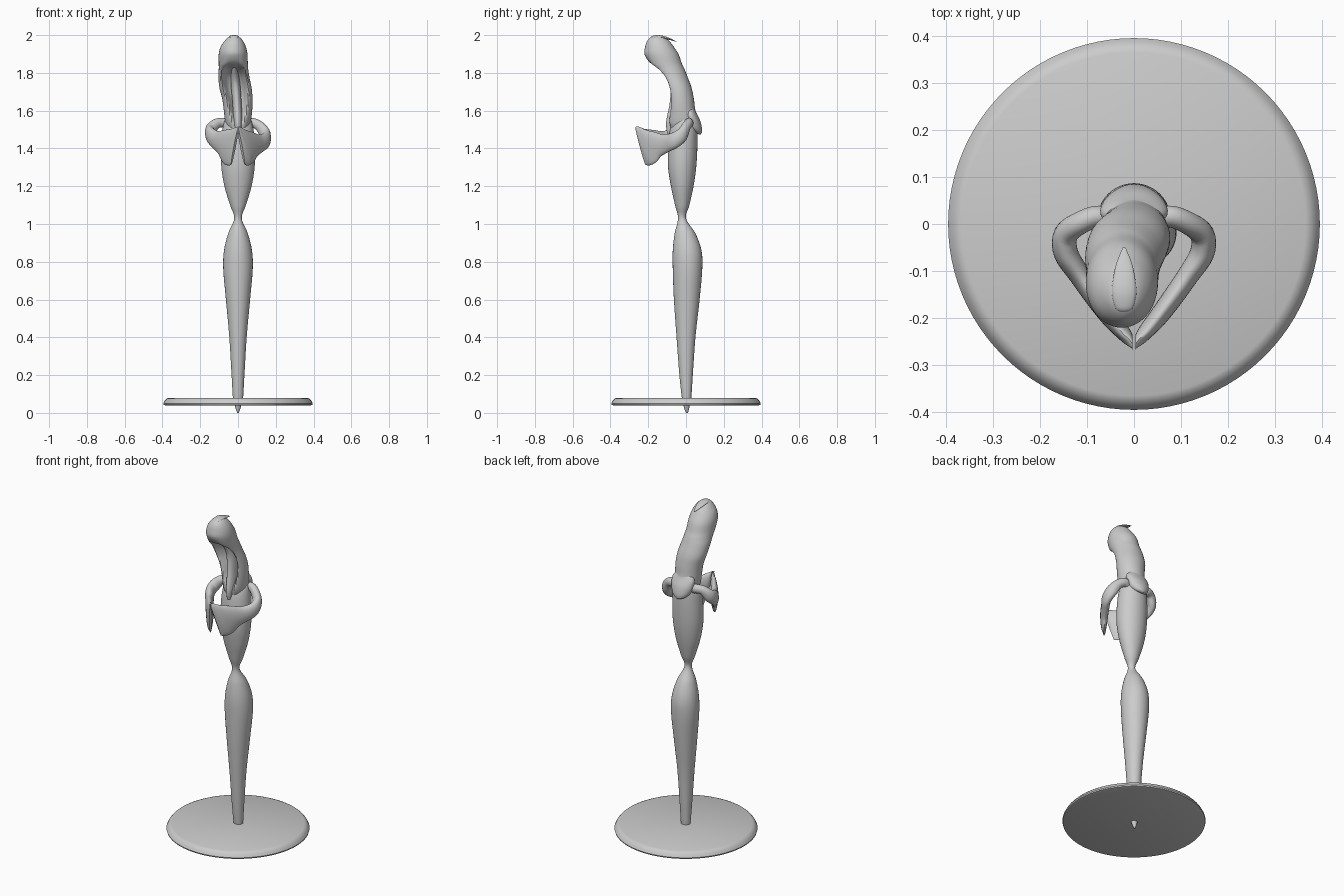
import bpy, bmesh, math
from mathutils import Vector


def catmull(rows, steps):
    """Smoothly interpolate rows of numbers."""
    out = []
    n = len(rows)
    for i in range(n - 1):
        a, b, c, d = rows[max(i - 1, 0)], rows[i], rows[i + 1], rows[min(i + 2, n - 1)]
        for k in range(steps):
            t = k / steps
            out.append([0.5 * (2 * q + (r - p) * t + (2 * p - 5 * q + 4 * r - s) * t * t
                               + (3 * q - p - 3 * r + s) * t ** 3)
                        for p, q, r, s in zip(a, b, c, d)])
    out.append(list(rows[-1]))
    return out


def loft(name, rings):
    """Skin closed rings of points, capping both ends."""
    bm = bmesh.new()
    loops = [[bm.verts.new(p) for p in ring] for ring in rings]
    n = len(loops[0])
    for a, b in zip(loops, loops[1:]):
        for i in range(n):
            j = (i + 1) % n
            bm.faces.new((a[i], a[j], b[j], b[i]))
    bm.faces.new(loops[0][::-1])
    bm.faces.new(loops[-1])
    bmesh.ops.recalc_face_normals(bm, faces=bm.faces)
    me = bpy.data.meshes.new(name)
    bm.to_mesh(me)
    bm.free()
    ob = bpy.data.objects.new(name, me)
    bpy.context.collection.objects.link(ob)
    bpy.ops.object.select_all(action='DESELECT')
    ob.select_set(True)
    bpy.context.view_layer.objects.active = ob
    bpy.ops.object.shade_smooth_by_angle(angle=math.radians(40))
    return ob


def body_part(name, rows, sides=48):
    """Rows: z, centre x, half width, front y, back y, front groove depth, groove angle."""
    rings = []
    for z, cx, rx, y0, y1, groove, spread in catmull(rows, 6):
        rx, cy, ry = max(rx, 0.001), (y0 + y1) / 2, max((y1 - y0) / 2, 0.001)
        ring = []
        for i in range(sides):
            a = 2 * math.pi * i / sides
            off = abs((a + math.pi / 2 + math.pi) % (2 * math.pi) - math.pi)
            dent = max(groove, 0) * math.exp(-(off / max(spread, 0.2)) ** 4)
            ring.append((cx + rx * math.cos(a), cy + ry * math.sin(a) + dent, z))
        rings.append(ring)
    return loft(name, rings)


def plain(rows):
    return [(z, 0, rx, y0, y1, 0, 0.5) for z, rx, y0, y1 in rows]


# Round base with sloping rim
base = [(0.04, 0.385), (0.043, 0.394), (0.05, 0.396), (0.065, 0.388), (0.075, 0.378), (0.08, 0.366)]
loft("base", [[(r * math.cos(i * math.pi / 48), r * math.sin(i * math.pi / 48), z)
               for i in range(96)] for z, r in base])

# Skirt and torso, pinched at the waist
body_part("body", plain([
    (0.0, 0.004, 0.0, 0.01), (0.02, 0.012, -0.008, 0.016), (0.045, 0.019, -0.015, 0.02),
    (0.08, 0.027, -0.022, 0.028), (0.2, 0.034, -0.035, 0.036), (0.4, 0.046, -0.05, 0.05),
    (0.6, 0.064, -0.064, 0.072), (0.76, 0.078, -0.07, 0.086), (0.86, 0.074, -0.07, 0.082),
    (0.95, 0.052, -0.06, 0.05), (1.03, 0.02, -0.042, 0.0), (1.1, 0.042, -0.058, 0.018),
    (1.2, 0.072, -0.08, 0.04), (1.3, 0.088, -0.095, 0.054), (1.4, 0.09, -0.095, 0.06),
    (1.5, 0.082, -0.085, 0.06), (1.56, 0.064, -0.06, 0.05), (1.6, 0.02, -0.02, 0.02)]))

# Hood bending forward, with the hollow front opening
body_part("hood", [
    (1.5, 0, 0.06, -0.085, 0.074, 0.0, 0.5), (1.54, 0, 0.068, -0.1, 0.07, 0.02, 0.4),
    (1.6, 0, 0.075, -0.1, 0.05, 0.06, 0.5), (1.66, -0.003, 0.08, -0.105, 0.042, 0.08, 0.6),
    (1.72, -0.013, 0.085, -0.12, 0.03, 0.09, 0.7), (1.78, -0.022, 0.082, -0.15, 0.008, 0.09, 0.75),
    (1.82, -0.024, 0.078, -0.178, -0.008, 0.07, 0.65), (1.85, -0.025, 0.077, -0.2, -0.022, 0.015, 0.5),
    (1.9, -0.026, 0.076, -0.22, -0.04, 0, 0.5), (1.94, -0.025, 0.066, -0.216, -0.066, 0, 0.5),
    (1.97, -0.022, 0.048, -0.205, -0.09, 0, 0.5), (1.99, -0.021, 0.028, -0.185, -0.118, 0, 0.5),
    (1.997, -0.021, 0.004, -0.16, -0.145, 0, 0.5)])

# Narrow fold running down inside the hood
body_part("inner_fold", [
    (1.48, 0, 0.012, -0.1, -0.05, 0, 0.5), (1.54, 0, 0.022, -0.105, -0.02, 0, 0.5),
    (1.65, -0.006, 0.024, -0.085, 0.0, 0, 0.5), (1.75, -0.014, 0.024, -0.085, 0.0, 0, 0.5),
    (1.83, -0.02, 0.014, -0.13, -0.03, 0, 0.5)], 24)

# Collar flap at the back of the hood
body_part("collar", plain([
    (1.475, 0.006, 0.066, 0.078), (1.485, 0.035, 0.03, 0.084), (1.51, 0.058, 0.0, 0.084),
    (1.55, 0.07, -0.01, 0.074), (1.59, 0.068, -0.01, 0.054), (1.63, 0.03, -0.01, 0.036)]))

# Thin curled tip on top of the hood: y, z, half width, half thickness
tip = [(-0.19, 1.983, 0.003, 0.002), (-0.18, 1.988, 0.018, 0.007), (-0.15, 1.991, 0.026, 0.009),
       (-0.12, 1.988, 0.024, 0.008), (-0.085, 1.979, 0.017, 0.005), (-0.05, 1.965, 0.003, 0.001)]
loft("hood_tip", [[(-0.021 + w * math.cos(i * math.pi / 12), y, z + t * math.sin(i * math.pi / 12))
                   for i in range(24)] for y, z, w, t in catmull(tip, 5)])

# Bent arms flaring into flat sleeves: x, y, z, half thickness, half height, lift, slant
arm = [(0.04, 0.0, 1.515, 0.02, 0.025, 0, 0), (0.075, 0.016, 1.535, 0.023, 0.026, 0, 0),
       (0.115, 0.002, 1.523, 0.024, 0.027, 0.5, 0), (0.145, -0.022, 1.483, 0.026, 0.036, 0.9, 0),
       (0.145, -0.062, 1.455, 0.026, 0.042, 1, 0), (0.115, -0.11, 1.434, 0.023, 0.049, 0.6, 0.005),
       (0.08, -0.16, 1.425, 0.022, 0.07, 0.3, 0.015), (0.05, -0.2, 1.415, 0.02, 0.094, 0, 0.03),
       (0.028, -0.226, 1.413, 0.016, 0.103, 0, 0.04), (0.016, -0.242, 1.414, 0.007, 0.1, 0, 0.04)]
for side, lift, name in ((-1, 0.016, "left_arm"), (1, -0.012, "right_arm")):
    rows = catmull(arm, 5)
    rings = []
    for k, (x, y, z, t, h, l, slant) in enumerate(rows):
        p, q = rows[max(k - 1, 0)], rows[min(k + 1, len(rows) - 1)]
        d = Vector((q[0] - p[0], q[1] - p[1], q[2] - p[2])).normalized()
        u = Vector((-d.y, d.x, 0)).normalized()
        v = d.cross(u)
        if v.z < 0:
            v = -v
        along = Vector((d.x, d.y, 0)).normalized()
        ring = []
        for i in range(32):
            a = 2 * math.pi * i / 32
            pt = (Vector((x, y, z + lift * l)) + u * t * math.cos(a)
                  + v * h * math.sin(a) + along * slant * math.sin(a))
            ring.append((side * max(pt.x, 0.003), pt.y, pt.z))
        rings.append(ring)
    loft(name, rings)
